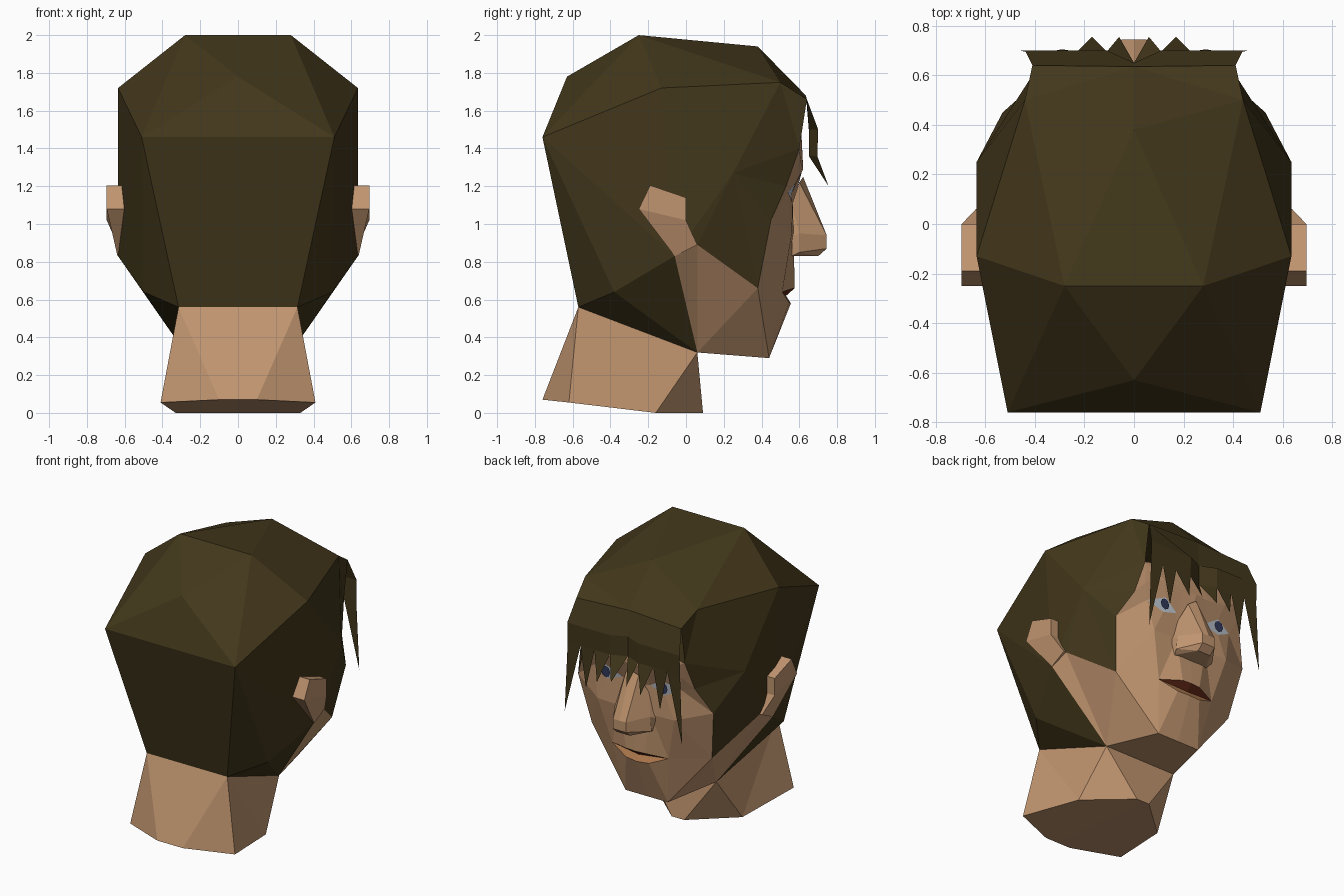
import bpy, bmesh, math
from mathutils import Vector

if "Cube" in bpy.data.objects:
    bpy.data.objects.remove(bpy.data.objects["Cube"])


def material(name, rgb):
    m = bpy.data.materials.new(name)
    m.diffuse_color = (*rgb, 1)
    m.use_nodes = True
    m.node_tree.nodes["Principled BSDF"].inputs["Base Color"].default_value = m.diffuse_color
    return m


HAIR = material("hair_brown", (0.055, 0.038, 0.011))
SKIN = material("skin", (0.53, 0.30, 0.16))
LIP = material("lip_red", (0.13, 0.022, 0.008))
LOWER = material("lower_lip", (0.45, 0.20, 0.08))
WHITE = material("eye_white", (0.50, 0.55, 0.62))
IRIS = material("iris_blue", (0.03, 0.04, 0.10))


def part(name, pts, faces, mat, centre):
    """Right half from named points, normals away from centre, mirrored in x."""
    bm = bmesh.new()
    v = {}
    for f in faces.split(","):
        keys = f.split()
        for k in keys:
            if k not in v:
                v[k] = bm.verts.new(pts[k])
        bm.faces.new([v[k] for k in keys])
    bmesh.ops.recalc_face_normals(bm, faces=bm.faces)
    bm.normal_update()
    c = Vector(centre)
    if sum((f.calc_center_median() - c).dot(f.normal) * f.calc_area() for f in bm.faces) < 0:
        bmesh.ops.reverse_faces(bm, faces=bm.faces)
    me = bpy.data.meshes.new(name)
    bm.to_mesh(me)
    bm.free()
    me.materials.append(mat)
    ob = bpy.data.objects.new(name, me)
    bpy.context.collection.objects.link(ob)
    mod = ob.modifiers.new("mirror", "MIRROR")
    mod.merge_threshold = 0.001
    return ob


# Head: shared hairline and jaw points (lower-case keys lie on the centre plane)
head = {
    "A": (.28, -.25, 2), "a": (0, -.25, 2), "b": (0, -.63, 1.78),
    "C": (.51, -.76, 1.46), "c": (0, -.76, 1.46), "D": (.635, -.13, 1.72),
    "e": (0, .38, 1.94), "F": (.44, .50, 1.75), "g": (0, .635, 1.68),
    "H": (.635, .25, 1.27), "I": (.315, -.57, .56), "i": (0, -.57, .56),
    "J": (.50, -.38, .64), "K": (.635, -.06, .83), "L": (.62, .06, .89),
    "M": (.28, .06, .32), "m": (0, .06, .32), "N": (.47, .38, .66),
    "P": (.53, .45, 1.02), "Q": (.44, .53, 1.2), "R": (.41, .60, 1.4),
    "V": (.41, .64, 1.66),
}
part("hair_cap", head,
     "A a b,A b C,b c C,A e a,A F e,A D F,A C D,e F g,C c i I,C I J,C J K,C K D,"
     "D K H,D H F,K L H,L N H,N P H,P Q H,Q R H,R F H,F R V,F V g,I J M,J K M",
     HAIR, (0, 0, 1.1))

# Fringe: a band over the forehead that splits into pointed locks
fringe = {"g": head["g"], "V": head["V"]}
edges_x = [0, .11, .23, .34, .44]
tips = [(.06, .755, 1.2), (.17, .755, 1.17), (.29, .705, 1.08), (.46, .70, .87)]
for n, x in enumerate(edges_x):
    fringe[f"m{n}"] = (x, .70 if n else .65, 1.50)
    fringe[f"k{n}"] = (x, .695 if n else .65, 1.36)
faces = ["g V " + " ".join(f"m{n}" for n in range(4, -1, -1))]
for n, tip in enumerate(tips):
    fringe[f"t{n}"] = tip
    faces += [f"m{n} m{n+1} k{n+1} k{n}", f"k{n} k{n+1} t{n}"]
part("fringe", fringe, ",".join(faces), HAIR, (0, 0, 1.4))

# Face: forehead, brows, eye sockets, cheeks, jaw
face = {k: head[k] for k in "KLMmNPQR"}
face.update({
    "t": (0, .61, 1.5), "b0": (0, .62, 1.3), "b1": (.10, .62, 1.29),
    "b2": (.25, .61, 1.32), "b3": (.38, .57, 1.27), "z": (0, .57, 1.12),
    "ei": (.11, .555, 1.15), "eu": (.22, .58, 1.215), "eo": (.34, .54, 1.17),
    "el": (.23, .565, 1.11), "k1": (.12, .57, .95), "k2": (.30, .56, .95),
    "n": (0, .57, .83), "u0": (0, .575, .66), "u1": (.07, .57, .66),
    "lc": (.22, .51, .64), "w": (0, .53, .62), "d0": (0, .555, .58),
    "d1": (.09, .545, .585), "ch": (0, .44, .29), "Ch": (.165, .44, .29),
})
mid = (0, 0, .9)
part("face", face,
     "t b0 b1,t b1 b2,t b2 R,R b2 b3,R b3 Q,b0 z ei b1,b1 ei eu b2,b2 eu eo b3,"
     "b3 eo Q,eo P Q,eo el k2,eo k2 P,el ei k1 k2,z n k1 ei,k1 n u0 u1,k1 u1 lc,"
     "k1 lc k2,k2 lc N,k2 N P,d0 ch Ch d1,d1 Ch lc,lc Ch N,N Ch M,Ch ch m M,"
     "L N M,K L M", SKIN, mid)
part("upper_lip", face, "u0 w lc u1", LIP, mid)
part("lower_lip", face, "w d0 d1 lc", LOWER, mid)

# Eyes
part("eye_white", face, "ei eu eo el", WHITE, mid)
iris = {f"i{n}": (.225 + .035 * math.cos(n * math.pi / 4), .578,
                  1.165 + .04 * math.sin(n * math.pi / 4)) for n in range(8)}
part("iris", iris, " ".join(iris), IRIS, mid)

# Nose
nose = {
    "r": (0, .62, 1.25), "R": (.05, .60, 1.22), "s": (.10, .56, 1.1),
    "t": (0, .745, .94), "T": (.05, .745, .94), "W": (.14, .60, .95),
    "b": (0, .745, .87), "B": (.05, .745, .87), "X": (.15, .60, .85),
    "u": (0, .70, .83), "U": (.05, .70, .83), "v": (0, .57, .83),
    "Y": (.13, .56, .83), "Z": (.16, .56, .93),
}
part("nose", nose,
     "r R T t,R s W T,s Z W,t T B b,T W X B,W Z Y X,b B U u,B X U,u U Y v,U X Y",
     SKIN, (0, .55, .95))

# Ears: slanted plate tapering into the jaw line
ear = {
    "a": (.695, -.19, 1.205), "b": (.695, 0, 1.14), "c": (.695, 0, 1.02),
    "d": (.638, .06, .89), "e": (.638, -.06, .83), "f": (.695, -.25, 1.08),
}
ear.update({k.upper(): (.59, p[1], p[2]) for k, p in list(ear.items())})
part("ear", ear,
     "a b c f,f c d e,a b B A,b c C B,c d D C,d e E D,e f F E,f a A F",
     SKIN, (.62, -.1, 1.05))

# Neck, flaring towards the back of its base
neck = {k: head[k] for k in "MmIi"}
neck.update({
    "f": (0, .09, 0), "F": (.05, .09, 0), "S": (.33, -.16, 0),
    "B": (.41, -.62, .055), "G": (.10, -.76, .07), "h": (0, -.76, .07),
})
part("neck", neck, "m M F f,M S F,M I S,I B S,I G B,I i h G,f F S B G h",
     SKIN, (0, -.25, .25))
